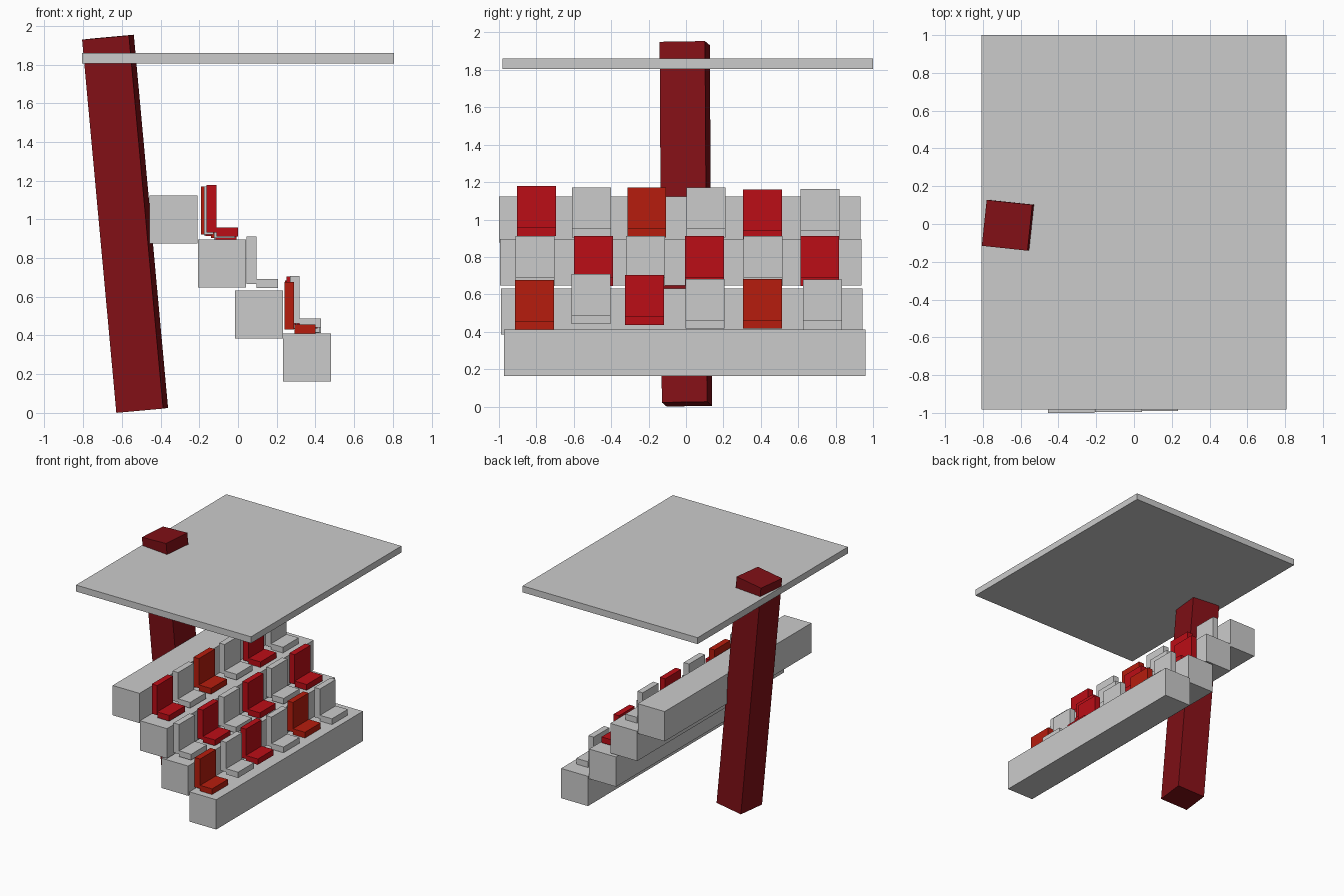
import bpy
from mathutils import Vector, Matrix

if "Cube" in bpy.data.objects:
    bpy.data.objects.remove(bpy.data.objects["Cube"])


def material(name, rgb):
    m = bpy.data.materials.new(name)
    m.diffuse_color = (*rgb, 1)
    m.use_nodes = True
    m.node_tree.nodes["Principled BSDF"].inputs["Base Color"].default_value = m.diffuse_color
    return m


DARK = material("dark_red", (0.22, 0.005, 0.008))
RED = material("red", (0.5, 0.004, 0.008))
ORANGE = material("orange_red", (0.47, 0.012, 0.004))


def box(name, x, y, z, mat=None):
    """Box from (min, max) ranges on each axis."""
    bpy.ops.mesh.primitive_cube_add(size=1, location=[sum(r) / 2 for r in (x, y, z)])
    ob = bpy.context.object
    ob.name = name
    ob.scale = [r[1] - r[0] for r in (x, y, z)]
    bpy.ops.object.transform_apply(location=False, rotation=False, scale=True)
    if mat:
        ob.data.materials.append(mat)
    return ob


def chair(name, x, y, top, mat):
    """Upright back panel with a separate seat cushion in front of it."""
    ys = (y - 0.104, y + 0.104)
    box(name + "_back", (x, x + 0.05), ys, (top - 0.247, top), mat)
    box(name + "_seat", (x + 0.051, x + 0.161), ys, (top - 0.267, top - 0.219), mat)


# Flat roof
box("roof", (-0.807, 0.807), (-0.981, 1.0), (1.806, 1.86))

# Stand steps, lowest first: min x, min y, min z
for i, (x, y, z) in enumerate([(0.232, -0.972, 0.163), (-0.015, -0.989, 0.384),
                               (-0.206, -0.995, 0.647), (-0.456, -1.0, 0.876)]):
    box(f"step_{i + 1}", (x, x + 0.248), (y, y + 1.932), (z, z + 0.248))

# Leaning pillar, twisted slightly about its axis
bottom, top = Vector((-0.495, 0.005, 0.013)), Vector((-0.672, -0.007, 1.941))
az = (top - bottom).normalized()
ax = Vector((0.9945, -0.1045, 0))
ax = (ax - az * ax.dot(az)).normalized()
ay = az.cross(ax)
h = (top - bottom).length / 2
pillar = box("pillar", (-0.122, 0.122), (-0.122, 0.122), (-h, h), DARK)
rot = Matrix((ax, ay, az)).transposed().to_4x4()
pillar.matrix_world = Matrix.Translation((top + bottom) / 2) @ rot

# Chair rows: back x, centre y, top z, colour
rows = {
    "lower": [(0.24, -0.81, 0.677, ORANGE), (0.268, -0.507, 0.708, None),
              (0.25, -0.222, 0.704, RED), (0.26, 0.102, 0.683, None),
              (0.242, 0.41, 0.683, ORANGE), (0.267, 0.73, 0.68, None)],
    "middle": [(0.045, y, 0.912, m) for y, m in
               [(-0.808, None), (-0.495, RED), (-0.216, None),
                (0.098, RED), (0.412, None), (0.715, RED)]],
    "upper": [(-0.162, -0.80, 1.178, RED), (-0.176, -0.505, 1.17, None),
              (-0.19, -0.21, 1.17, ORANGE), (-0.176, 0.107, 1.17, None),
              (-0.168, 0.41, 1.16, RED), (-0.176, 0.717, 1.163, None)],
}
for row, chairs in rows.items():
    for i, c in enumerate(chairs):
        chair(f"{row}_chair_{i + 1}", *c)
